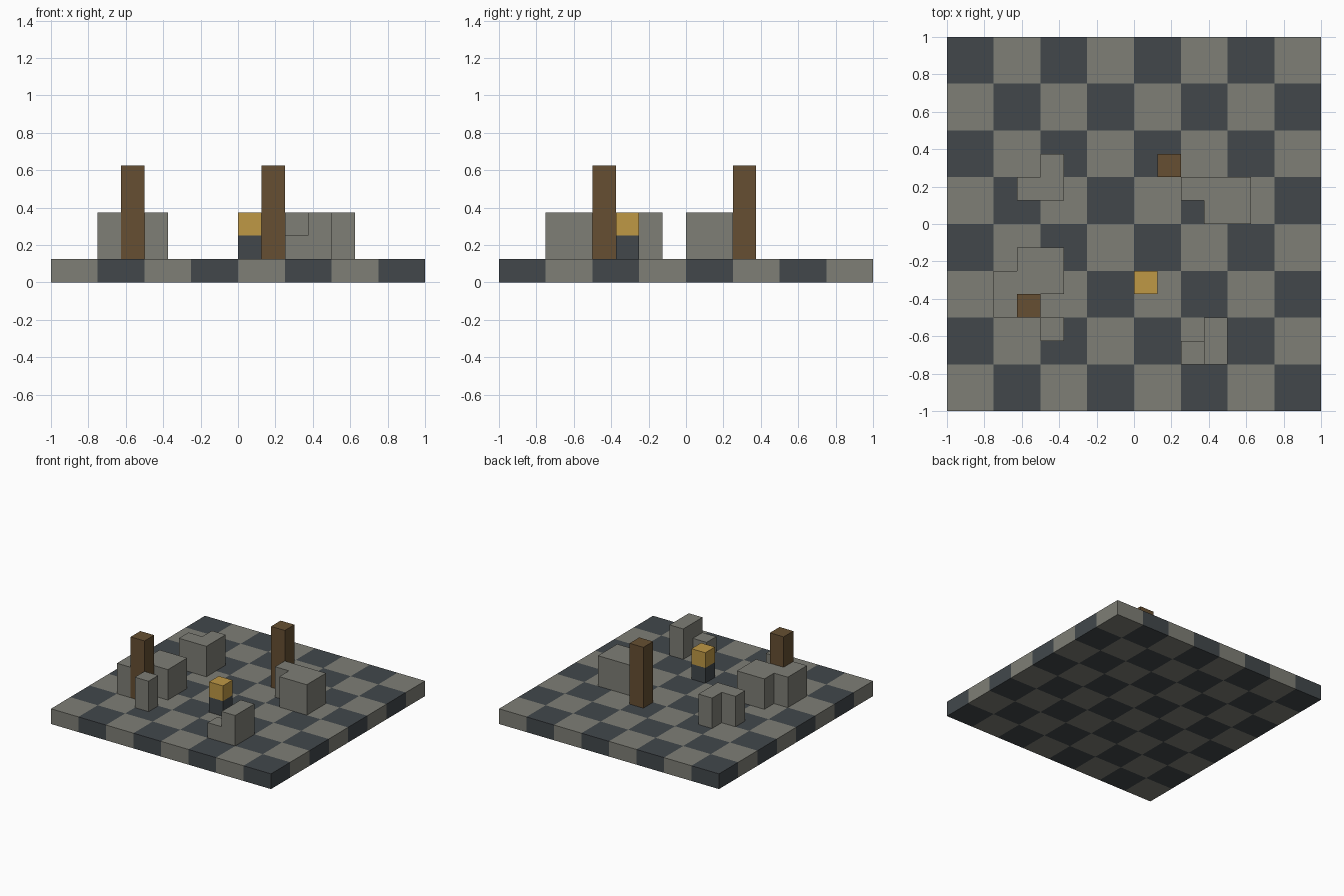
import bpy
import bmesh
from math import floor

UNIT = 0.125          # one block
TILE = 2 * UNIT       # one floor tile

start_cube = bpy.data.objects.get("Cube")
if start_cube:
    bpy.data.objects.remove(start_cube, do_unlink=True)


def make_material(name, rgb):
    mat = bpy.data.materials.new(name)
    mat.use_nodes = True
    mat.diffuse_color = (*rgb, 1)
    bsdf = mat.node_tree.nodes["Principled BSDF"]
    bsdf.inputs["Base Color"].default_value = (*rgb, 1)
    bsdf.inputs["Roughness"].default_value = 0.9
    return mat


stone = make_material("stone_grey", (0.21, 0.21, 0.18))
slate = make_material("dark_slate", (0.054, 0.064, 0.071))
wood = make_material("wood_brown", (0.133, 0.078, 0.032))
gold = make_material("gold_yellow", (0.52, 0.315, 0.06))


def finish(name, bm, *materials):
    bmesh.ops.recalc_face_normals(bm, faces=bm.faces)
    mesh = bpy.data.meshes.new(name)
    bm.to_mesh(mesh)
    bm.free()
    for mat in materials:
        mesh.materials.append(mat)
    obj = bpy.data.objects.new(name, mesh)
    bpy.context.collection.objects.link(obj)
    return obj


def prism(name, outline, bottom, top, mat):
    """Extrude a flat outline, given in block units, between two levels."""
    bm = bmesh.new()
    face = bm.faces.new([bm.verts.new((x * UNIT, y * UNIT, bottom * UNIT)) for x, y in outline])
    raised = bmesh.ops.extrude_face_region(bm, geom=[face], use_keep_orig=True)["geom"]
    for v in raised:
        if isinstance(v, bmesh.types.BMVert):
            v.co.z = top * UNIT
    return finish(name, bm, mat)


def box(name, x, y, bottom, top, mat, width=1, depth=1):
    outline = [(x, y), (x + width, y), (x + width, y + depth), (x, y + depth)]
    return prism(name, outline, bottom, top, mat)


# Checkered floor slab: a grid extruded down, coloured by tile parity
bm = bmesh.new()
bmesh.ops.create_grid(bm, x_segments=8, y_segments=8, size=1)
lower = bmesh.ops.extrude_face_region(bm, geom=bm.faces[:], use_keep_orig=True)["geom"]
for v in lower:
    if isinstance(v, bmesh.types.BMVert):
        v.co.z = UNIT
bmesh.ops.recalc_face_normals(bm, faces=bm.faces)
for f in bm.faces:
    inside = f.calc_center_median() - f.normal * 0.01
    column, row = floor((inside.x + 1) / TILE), floor((inside.y + 1) / TILE)
    f.material_index = (column + row) % 2
finish("checkered_floor", bm, stone, slate)

# Stone walls, all two blocks above the floor
prism("back_right_wall",
      [(-5, 1), (-3, 1), (-3, 3), (-4, 3), (-4, 2), (-5, 2)], 1, 3, stone)
prism("back_left_wall",
      [(3, 0), (5, 0), (5, 2), (2, 2), (2, 1), (3, 1)], 1, 3, stone)
prism("front_right_wall",
      [(-6, -4), (-5, -4), (-5, -3), (-3, -3), (-3, -1), (-5, -1), (-5, -2), (-6, -2)],
      1, 3, stone)
box("front_right_block", -4, -5, 1, 3, stone)

# Front left wall with a low step beside it
box("front_left_wall", 3, -6, 1, 3, stone, depth=2)
box("front_left_step", 2, -6, 1, 2, stone)

# Wooden pillars
for name, x, y in (("front_pillar", -5, -4), ("back_pillar", 1, 2)):
    box(name, x, y, 1, 5, wood)

# Pedestal with its golden block
box("pedestal", 0, -3, 1, 2, slate)
box("golden_block", 0, -3, 2, 3, gold)
